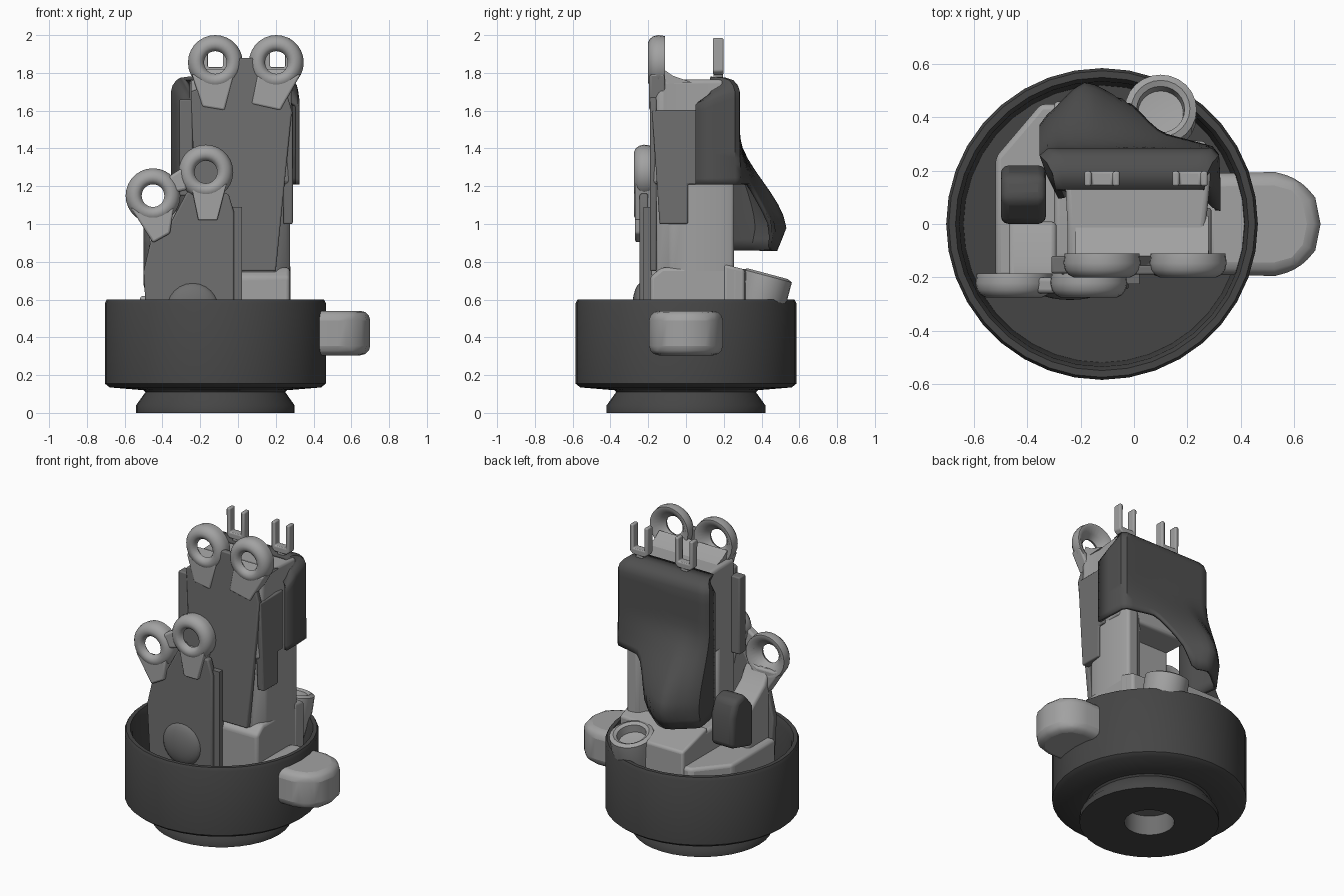
import bpy, bmesh, math
from mathutils import Matrix, Vector

cube = bpy.data.objects.get("Cube")
if cube:
    bpy.data.objects.remove(cube, do_unlink=True)


def material(name, v):
    m = bpy.data.materials.new(name)
    m.use_nodes = True
    m.diffuse_color = (v, v, v, 1)
    bsdf = next(n for n in m.node_tree.nodes if n.type == 'BSDF_PRINCIPLED')
    bsdf.inputs["Base Color"].default_value = (v, v, v, 1)
    return m


CUP = material("charcoal", 0.06)
COVER = material("dark grey", 0.08)
PANEL = material("mid grey", 0.16)
LIGHT = material("light grey", 0.36)
parts = []


def finish(name, bm, mat, bevel=0, solid=0):
    bmesh.ops.remove_doubles(bm, verts=bm.verts, dist=1e-5)
    bmesh.ops.recalc_face_normals(bm, faces=bm.faces)
    me = bpy.data.meshes.new(name)
    bm.to_mesh(me)
    bm.free()
    me.materials.append(mat)
    ob = bpy.data.objects.new(name, me)
    bpy.context.collection.objects.link(ob)
    if solid:
        mod = ob.modifiers.new("thickness", 'SOLIDIFY')
        mod.thickness, mod.offset = solid, 0
    if bevel:
        mod = ob.modifiers.new("rounding", 'BEVEL')
        mod.width, mod.segments = bevel, 3
    parts.append(ob)
    return ob


def prism(name, outline, axis, lo, hi, mat, bevel=0.0, fall=0.0):
    """Extrude a 2D outline along x, y or z; fall slopes the far end along the second coordinate."""
    def place(p, d):
        a, b = p
        return {'x': (d, a, b), 'y': (a, d, b), 'z': (a, b, d)}[axis]
    bm = bmesh.new()
    low = [bm.verts.new(place(p, lo)) for p in outline]
    top = [bm.verts.new(place(p, hi - fall * p[1])) for p in outline]
    bm.faces.new(low)
    bm.faces.new(top)
    n = len(outline)
    for i in range(n):
        j = (i + 1) % n
        bm.faces.new((low[i], low[j], top[j], top[i]))
    return finish(name, bm, mat, bevel)


def box(name, x, y, z, mat, bevel=0.0):
    corners = [(x[0], y[0]), (x[1], y[0]), (x[1], y[1]), (x[0], y[1])]
    return prism(name, corners, 'z', z[0], z[1], mat, bevel)


def lathe(name, profile, centre, mat, steps=36, axis='z', closed=False):
    """Spin (radius, height) points about an axis, then move to centre."""
    bm = bmesh.new()
    vs = [bm.verts.new((r, 0, h)) for r, h in profile]
    edges = [bm.edges.new(p) for p in zip(vs, vs[1:])]
    if closed:
        edges.append(bm.edges.new((vs[-1], vs[0])))
    bmesh.ops.spin(bm, geom=vs + edges, cent=(0, 0, 0), axis=(0, 0, 1),
                   angle=math.tau, steps=steps, use_duplicate=False)
    if axis == 'y':
        bmesh.ops.transform(bm, matrix=Matrix.Rotation(math.pi / 2, 4, 'X'), verts=bm.verts)
    ob = finish(name, bm, mat)
    ob.location = Vector(centre)
    return ob


# Round cup on a flared foot with a recessed socket
lathe("cup", [(0.15, 0), (0.42, 0), (0.42, 0.04), (0.37, 0.11), (0.38, 0.12), (0.56, 0.135), (0.585, 0.155),
              (0.585, 0.58), (0.575, 0.6), (0.55, 0.6), (0.535, 0.56), (0.52, 0.22), (0, 0.22)],
      (-0.12, 0, 0), CUP)
lathe("foot_socket", [(0.15, 0), (0.15, 0.13), (0, 0.13)], (-0.12, 0, 0), PANEL)

# Side knob with its root passing through the wall
knob = [(0.25, -0.19), (0.53, -0.195), (0.62, -0.17), (0.68, -0.1), (0.7, 0),
        (0.68, 0.1), (0.62, 0.17), (0.53, 0.195), (0.25, 0.19)]
prism("side_knob", knob, 'z', 0.305, 0.54, LIGHT, 0.05)

# Light base standing in the cup
prism("base_block", [(-0.19, 0.22), (-0.19, 0.72), (-0.13, 0.77), (0.28, 0.77), (0.28, 0.22)],
      'x', -0.3, 0.275, LIGHT, 0.02)
prism("base_apron", [(-0.3, 0.2), (0.28, 0.2), (0.27, 0.31), (0.0, 0.33), (-0.02, 0.46), (-0.3, 0.46)],
      'z', 0.22, 0.84, LIGHT, 0.015, fall=0.26)
prism("base_shelf", [(-0.52, -0.2), (-0.25, -0.2), (-0.25, 0.45), (-0.35, 0.45), (-0.52, 0.25)],
      'z', 0.22, 0.62, LIGHT, 0.02)
eyelet = lathe("base_eyelet", [(0, -0.06), (0.085, -0.05), (0.09, 0), (0.11, 0.012), (0.135, 0),
                               (0.135, -0.1), (0.1, -0.3), (0, -0.3)], (0.1, 0.43, 0.725), LIGHT, 24)
eyelet.rotation_euler.x = -0.26

# Tall light body: twin-lobed upper part over a rounded column and a thin one
lobes = [(-0.25, -0.15), (-0.2, -0.18), (-0.1, -0.18), (0.02, -0.15), (0.14, -0.18),
         (0.24, -0.18), (0.285, -0.14), (0.27, 0.0), (0.29, 0.2), (-0.26, 0.2), (-0.25, 0.0)]
prism("upper_body", lobes, 'z', 1.21, 1.765, LIGHT, 0.02)
prism("right_column", [(0.02, -0.16), (0.2, -0.16), (0.265, -0.08), (0.275, 0.0), (0.275, 0.2), (0.255, 0.255),
                       (0.18, 0.25), (0.08, 0.15), (0.02, 0.03)], 'z', 0.7, 1.25, LIGHT, 0.015)
box("left_column", (-0.25, 0.04), (-0.16, 0.02), (0.7, 1.25), LIGHT, 0.02)

# Front panel with side wraps
prism("front_panel", [(-0.2, 0.75), (0.2, 0.75), (0.225, 1.0), (0.285, 1.6), (0.25, 1.72), (0.12, 1.75),
                      (0.08, 1.88), (0.01, 1.88), (-0.04, 1.75), (-0.15, 1.74), (-0.25, 1.7), (-0.23, 1.2)],
      'y', -0.19, -0.155, PANEL, 0.008)
box("left_wrap", (-0.31, -0.24), (-0.185, -0.12), (1.15, 1.66), PANEL, 0.008)
prism("right_wrap", [(-0.18, 1.6), (0.06, 1.6), (0.06, 1.21), (0.01, 1.21), (0.01, 1.0), (-0.14, 1.0)],
      'x', 0.24, 0.29, PANEL, 0.008)


# Curved back cover: bottom edge swoops into a bulging flap, top rolls forward
def smooth(a, b, v):
    t = max(0, min(1, (v - a) / (b - a)))
    return t * t * (3 - 2 * t)


def cover_point(x, y, t):
    bottom = 0.86 + 0.35 * smooth(-0.12, 0.13, x)
    top = 1.62 + 0.08 * smooth(0.05, 0.25, y)
    z = bottom + (top - bottom) * t
    spread = 0.45 + 0.55 * smooth(-0.36, -0.17, x) if x < -0.17 else max(0, (0.32 - x) / 0.49)
    swell = (1 - smooth(0.96, 1.48, z)) * (0.8 + 0.2 * smooth(0.86, 0.98, z))
    if y > 0.25:
        y += 0.25 * swell * spread
    return x, y, z


path = [(-0.275, 0.1), (-0.32, 0.19), (-0.345, 0.255)]
path += [(-0.32 + 0.61 * i / 18, 0.275) for i in range(19)]
path += [(0.31, 0.255), (0.315, 0.15), (0.315, 0.05)]
ROWS = 14
rows = [[cover_point(x, y, r / ROWS) for x, y in path] for r in range(ROWS + 1)]
for sx, sy, lift in ((0.98, 0.94, 0.4), (0.93, 0.8, 0.75), (0.87, 0.5, 0.95), (0.83, 0.0, 1)):
    rows.append([(x * sx, 0.13 + (y - 0.13) * sy, z + (1.64 + 0.13 * smooth(0.05, 0.25, y) - z) * lift)
                 for x, y, z in rows[ROWS]])
bm = bmesh.new()
grid = [[bm.verts.new(p) for p in row] for row in rows]
for a, b in zip(grid, grid[1:]):
    for i in range(len(path) - 1):
        bm.faces.new((a[i], a[i + 1], b[i + 1], b[i]))
finish("back_cover", bm, COVER, solid=0.02)

# Lower front panel, its edge strip, dome, body and dark pod
prism("lower_panel", [(-0.48, 0.4), (-0.02, 0.4), (-0.02, 1.06), (-0.05, 1.16), (-0.27, 1.17),
                      (-0.36, 1.0), (-0.46, 0.92), (-0.5, 0.75)], 'y', -0.245, -0.2, PANEL, 0.01)
box("edge_strip", (-0.07, 0.02), (-0.225, -0.18), (0.3, 1.09), PANEL)
dome = [(0.14 * math.cos(a), 0.05 * math.sin(a)) for a in (math.pi / 12 * i for i in range(7))]
lathe("panel_dome", dome, (-0.24, -0.235, 0.55), PANEL, 24, 'y')
prism("lower_body", [(-0.21, 0.4), (-0.21, 1.08), (-0.15, 0.98), (0.01, 0.86), (0.01, 0.4)],
      'x', -0.47, -0.29, LIGHT, 0.02)
prism("dark_pod", [(0, 0.64), (0, 0.92), (0.09, 1.02), (0.18, 1.0), (0.22, 0.9), (0.22, 0.7)],
      'x', -0.5, -0.33, COVER, 0.03)

# Eye rings with funnel backs, each flowing into a tapered leg
ring = [(0.06, 0.015), (0.068, 0.034), (0.085, 0.046), (0.105, 0.046), (0.125, 0.036), (0.139, 0.018),
        (0.145, -0.008), (0.14, -0.045), (0.122, -0.045), (0.085, -0.015)]


def eye(name, x, z, y, foot, spread):
    """foot holds the lower left and right corners; spread is where the leg meets the ring."""
    lathe(name + "_ring", ring, (x, y, z), LIGHT, 28, 'y', True)
    prism(name + "_leg", [*foot, (x + spread[1], z - 0.06), (x + 0.06, z - 0.085),
                          (x - 0.06, z - 0.085), (x + spread[0], z - 0.06)],
          'y', y - 0.04, y + 0.045, LIGHT, 0.012)


eye("upper_left", 0.203, 1.855, -0.155, [(0.07, 1.635), (0.225, 1.6)], (-0.1, 0.13))
eye("upper_right", -0.12, 1.855, -0.155, [(-0.19, 1.62), (-0.07, 1.6)], (-0.125, 0.1))
eye("lower_left", -0.17, 1.275, -0.23, [(-0.21, 1.02), (-0.11, 1.02)], (-0.08, 0.11))
eye("lower_right", -0.45, 1.15, -0.23, [(-0.45, 0.9), (-0.36, 0.95)], (-0.12, 0.11))
prism("lower_bridge", [(-0.36, 1.16), (-0.27, 1.18), (-0.26, 1.32), (-0.37, 1.25)],
      'y', -0.26, -0.2, LIGHT, 0.015)
prism("ring_backing", [(-0.27, 1.17), (-0.07, 1.17), (-0.07, 1.38), (-0.27, 1.38)],
      'y', -0.19, -0.165, PANEL)
prism("ring_gusset", [(-0.16, 1.74), (-0.12, 1.82), (-0.07, 1.785), (0.03, 1.75)],
      'x', -0.22, 0.28, LIGHT)

# Two forked hooks behind the upper rings
for side, x in (("left", 0.21), ("right", -0.12)):
    box(side + "_hook_stem", (x - 0.025, x + 0.025), (0.145, 0.195), (1.7, 1.82), LIGHT, 0.008)
    prism(side + "_hook_fork", [(x - 0.066, 1.81), (x - 0.045, 1.79), (x + 0.045, 1.79), (x + 0.066, 1.81),
                                (x + 0.066, 1.985), (x + 0.04, 1.985), (x + 0.04, 1.83),
                                (x - 0.04, 1.83), (x - 0.04, 1.985), (x - 0.066, 1.985)],
          'y', 0.142, 0.198, LIGHT, 0.008)

# Smooth shading with sharp edges kept
bpy.ops.object.select_all(action='DESELECT')
for ob in parts:
    ob.select_set(True)
bpy.context.view_layer.objects.active = parts[0]
bpy.ops.object.shade_smooth_by_angle(angle=math.radians(40))
